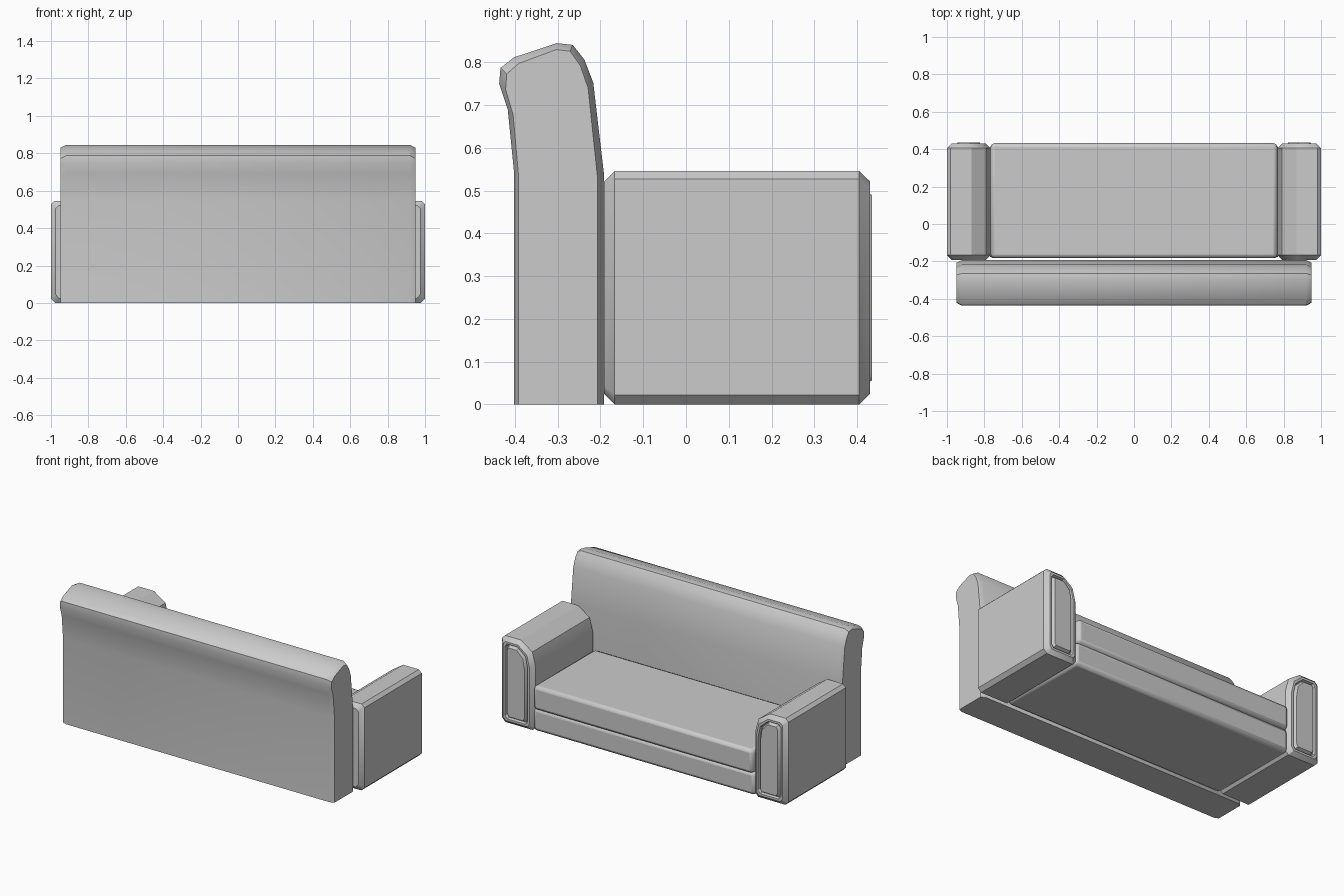
import bpy, bmesh, math

if "Cube" in bpy.data.objects:
    bpy.data.objects.remove(bpy.data.objects["Cube"])


def finish(obj):
    bpy.ops.object.select_all(action='DESELECT')
    obj.select_set(True)
    bpy.context.view_layer.objects.active = obj
    bpy.ops.object.shade_smooth_by_angle(angle=math.radians(32))
    return obj


def loft(name, profile, sections, place, floor=False):
    """Sweep a profile through (position, inset) sections and cap both ends."""
    us, vs = zip(*profile)
    cu, hu = (max(us) + min(us)) / 2, (max(us) - min(us)) / 2
    cv, hv = (max(vs) + min(vs)) / 2, (max(vs) - min(vs)) / 2
    if floor:  # keep the bottom edge on the ground
        cv, hv = min(vs), 2 * hv
    bm = bmesh.new()
    rings = []
    for pos, d in sections:
        su, sv = 1 - d / hu, 1 - d / hv
        rings.append([bm.verts.new(place(cu + (u - cu) * su, cv + (v - cv) * sv, pos))
                      for u, v in profile])
    n = len(profile)
    for a, b in zip(rings, rings[1:]):
        for i in range(n):
            j = (i + 1) % n
            bm.faces.new((a[i], a[j], b[j], b[i]))
    bm.faces.new(rings[0])
    bm.faces.new(rings[-1])
    bmesh.ops.recalc_face_normals(bm, faces=bm.faces)
    mesh = bpy.data.meshes.new(name)
    bm.to_mesh(mesh)
    bm.free()
    obj = bpy.data.objects.new(name, mesh)
    bpy.context.collection.objects.link(obj)
    return finish(obj)


def padded_box(name, lo, hi, width, segments):
    bpy.ops.mesh.primitive_cube_add(size=1, location=[(a + b) / 2 for a, b in zip(lo, hi)])
    obj = bpy.context.object
    obj.name = name
    obj.scale = [b - a for a, b in zip(lo, hi)]
    bpy.ops.object.transform_apply(location=False, rotation=False, scale=True)
    finish(obj)
    bevel = obj.modifiers.new("soft_edges", 'BEVEL')
    bevel.width = width
    bevel.segments = segments
    return obj


# Backrest: side profile (y, z) swept along x, softened at both ends
back_profile = [(-0.402, 0), (-0.402, 0.54), (-0.417, 0.69), (-0.437, 0.75),
                (-0.434, 0.787), (-0.402, 0.812), (-0.302, 0.845), (-0.265, 0.841),
                (-0.238, 0.807), (-0.217, 0.753), (-0.192, 0.54), (-0.192, 0)]
loft("backrest", back_profile,
     [(-0.948, 0.015), (-0.92, 0), (0.92, 0), (0.948, 0.015)],
     lambda u, v, p: (p, u, v), floor=True)

# Armrests: rounded inner shoulder, raised front panel inside a groove
arm_profile = [(0.788, 0), (0.978, 0), (1.0, 0.022), (1.0, 0.527), (0.98, 0.546),
               (0.87, 0.546), (0.79, 0.492), (0.768, 0.41), (0.768, 0.022)]
arm = loft("armrests", arm_profile,
           [(-0.192, 0.025), (-0.167, 0), (0.405, 0), (0.43, 0.024),
            (0.43, 0.037), (0.415, 0.042), (0.415, 0.046), (0.435, 0.056)],
           lambda u, v, p: (u, p, v))
arm.modifiers.new("other_side", 'MIRROR')

# Seat: base below, cushion on top
padded_box("seat_base", (-0.775, -0.182, 0.005), (0.775, 0.42, 0.15), 0.022, 2)
padded_box("seat_cushion", (-0.766, -0.182, 0.145), (0.766, 0.432, 0.295), 0.02, 2)
